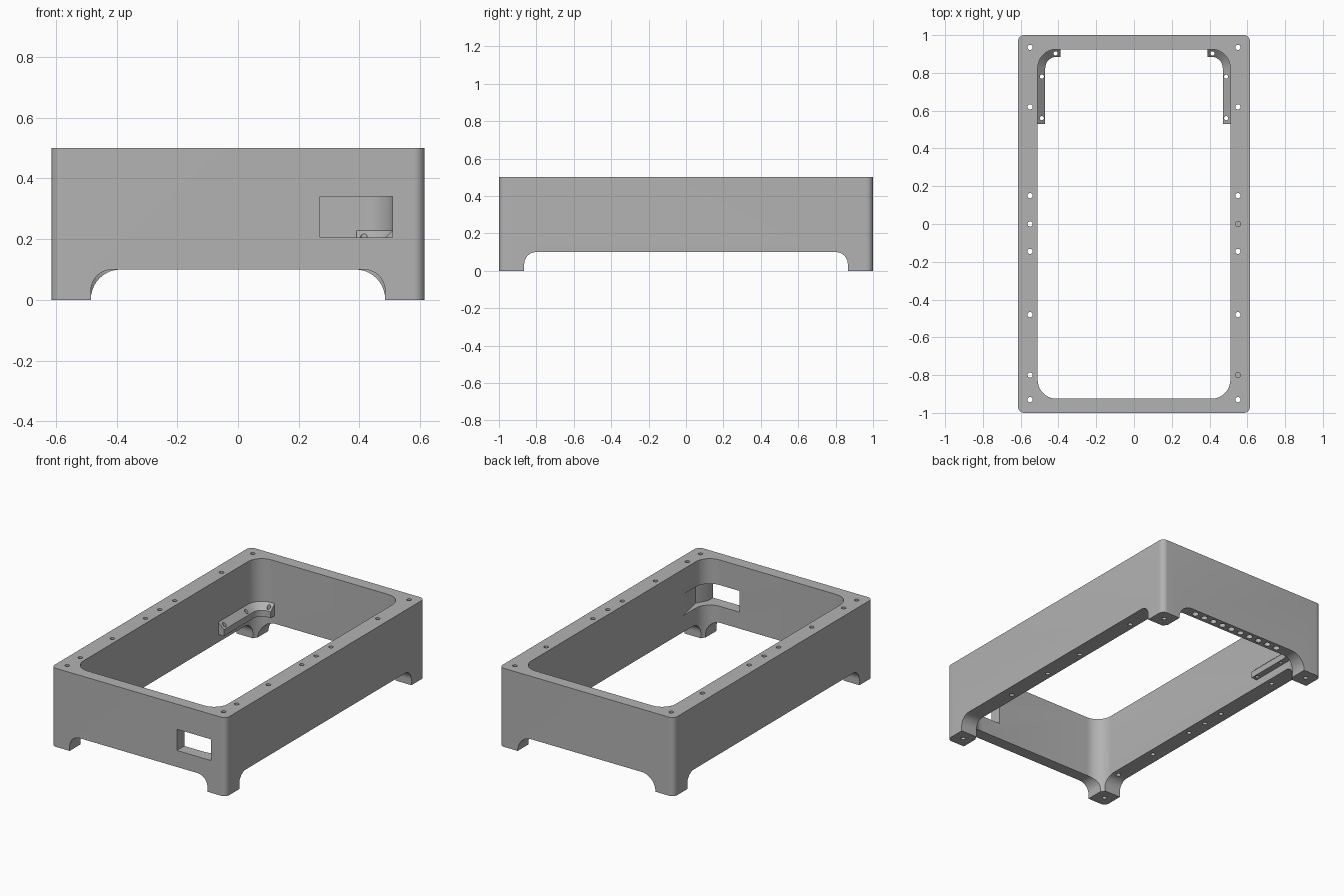
import bpy, bmesh
from math import sin, cos, pi, radians

cube = bpy.data.objects.get("Cube")
if cube:
    bpy.data.objects.remove(cube, do_unlink=True)

grey = bpy.data.materials.new("plain grey")
grey.use_nodes = True
grey.diffuse_color = (0.45, 0.45, 0.45, 1)
grey.node_tree.nodes["Principled BSDF"].inputs["Base Color"].default_value = grey.diffuse_color


def make_object(name, bm):
    bmesh.ops.recalc_face_normals(bm, faces=bm.faces)
    mesh = bpy.data.meshes.new(name)
    bm.to_mesh(mesh)
    bm.free()
    mesh.materials.append(grey)
    obj = bpy.data.objects.new(name, mesh)
    bpy.context.collection.objects.link(obj)
    return obj


def rounded_rect(x0, x1, y0, y1, r, steps=10):
    points = []
    corners = [(x1 - r, y1 - r), (x0 + r, y1 - r), (x0 + r, y0 + r), (x1 - r, y0 + r)]
    for quarter, (cx, cy) in enumerate(corners):
        for i in range(steps + 1):
            a = (quarter + i / steps) * pi / 2
            points.append((cx + r * cos(a), cy + r * sin(a)))
    return points


def prism(name, outline, lo, hi, axis="Z"):
    place = {"X": lambda a, b, t: (t, a, b),
             "Y": lambda a, b, t: (a, t, b),
             "Z": lambda a, b, t: (a, b, t)}[axis]
    bm = bmesh.new()
    rings = [[bm.verts.new(place(a, b, t)) for a, b in outline] for t in (lo, hi)]
    bm.faces.new(rings[0])
    bm.faces.new(rings[1])
    n = len(outline)
    for i in range(n):
        j = (i + 1) % n
        bm.faces.new((rings[0][i], rings[0][j], rings[1][j], rings[1][i]))
    return make_object(name, bm)


def drill_bits(holes):
    """Separate cylinders given as (x, y, radius, bottom, top)."""
    bm = bmesh.new()
    for x, y, r, lo, hi in holes:
        made = bmesh.ops.create_cone(bm, cap_ends=True, segments=20, radius1=r, radius2=r, depth=hi - lo)
        bmesh.ops.translate(bm, verts=made["verts"], vec=(x, y, (lo + hi) / 2))
    return make_object("drill_cutter", bm)


def cut(target, cutter):
    cutter.hide_render = True
    mod = target.modifiers.new("cut", "BOOLEAN")
    mod.operation, mod.solver, mod.object = "DIFFERENCE", "EXACT", cutter
    bpy.context.view_layer.update()
    bpy.ops.object.select_all(action="DESELECT")
    target.select_set(True)
    bpy.context.view_layer.objects.active = target
    bpy.ops.object.modifier_apply(modifier=mod.name)
    bpy.data.objects.remove(cutter, do_unlink=True)


def smooth(obj):
    bpy.ops.object.select_all(action="DESELECT")
    obj.select_set(True)
    bpy.context.view_layer.objects.active = obj
    bpy.ops.object.shade_smooth_by_angle(angle=radians(30))


# Open frame with rounded corners
frame = prism("frame", rounded_rect(-0.615, 0.615, -1, 1, 0.035), 0, 0.5)
cut(frame, prism("opening_cutter", rounded_rect(-0.51, 0.51, -0.925, 0.925, 0.1), -0.1, 0.6))

# Arches that leave four corner feet
cut(frame, prism("front_arch_cutter", rounded_rect(-0.485, 0.485, -0.5, 0.1, 0.07), -1.1, -0.1, "Y"))
cut(frame, prism("back_arch_cutter", rounded_rect(-0.485, 0.485, -0.5, 0.1, 0.098), 0.1, 1.1, "Y"))
cut(frame, prism("side_arch_cutter", rounded_rect(-0.865, 0.865, -0.5, 0.1, 0.065), -0.8, 0.8, "X"))

# Front window with a small pocket in the side wall behind it
window = [(0.27, -1.1), (0.51, -1.1), (0.51, -0.95), (0.55, -0.88), (0.505, -0.68), (0.27, -0.68)]
cut(frame, prism("window_cutter", window, 0.205, 0.34))

# Screw holes in the rim, two of them blind
holes = []
for side in (-1, 1):
    for y in (0.935, 0.62, 0.15, 0, -0.145, -0.48, -0.8, -0.93):
        blind = side > 0 and y in (0, -0.8)
        holes.append((side * 0.55, y, 0.014, 0.38 if blind else -0.1, 0.6))
# Row of blind holes under the back wall
holes += [(-0.3 + 0.07 * i, 0.962, 0.02, 0.0, 0.3) for i in range(10)]
cut(frame, drill_bits(holes))
smooth(frame)


# Sloped brackets that follow the inner back corners
def bracket(name, side):
    path = [(0.41, 0.53, 0)]
    path += [(0.41, 0.825, i / 10 * pi / 2) for i in range(11)]
    path += [(0.39, 0.825, pi / 2)]
    section = [(0.102, 0.15), (0.102, 0.23), (0.06, 0.19), (0.06, 0.15)]
    bm = bmesh.new()
    rings = [[bm.verts.new((side * (x + r * cos(a)), y + r * sin(a), z)) for r, z in section]
             for x, y, a in path]
    for one, two in zip(rings, rings[1:]):
        for i in range(4):
            j = (i + 1) % 4
            bm.faces.new((one[i], one[j], two[j], two[i]))
    bm.faces.new(rings[0])
    bm.faces.new(rings[-1])
    obj = make_object(name, bm)
    spots = [(0.488, 0.56), (0.488, 0.78), (0.415, 0.903)]
    cut(obj, drill_bits([(side * x, y, 0.011, 0.1, 0.3) for x, y in spots]))
    smooth(obj)


bracket("left_bracket", 1)
bracket("right_bracket", -1)
